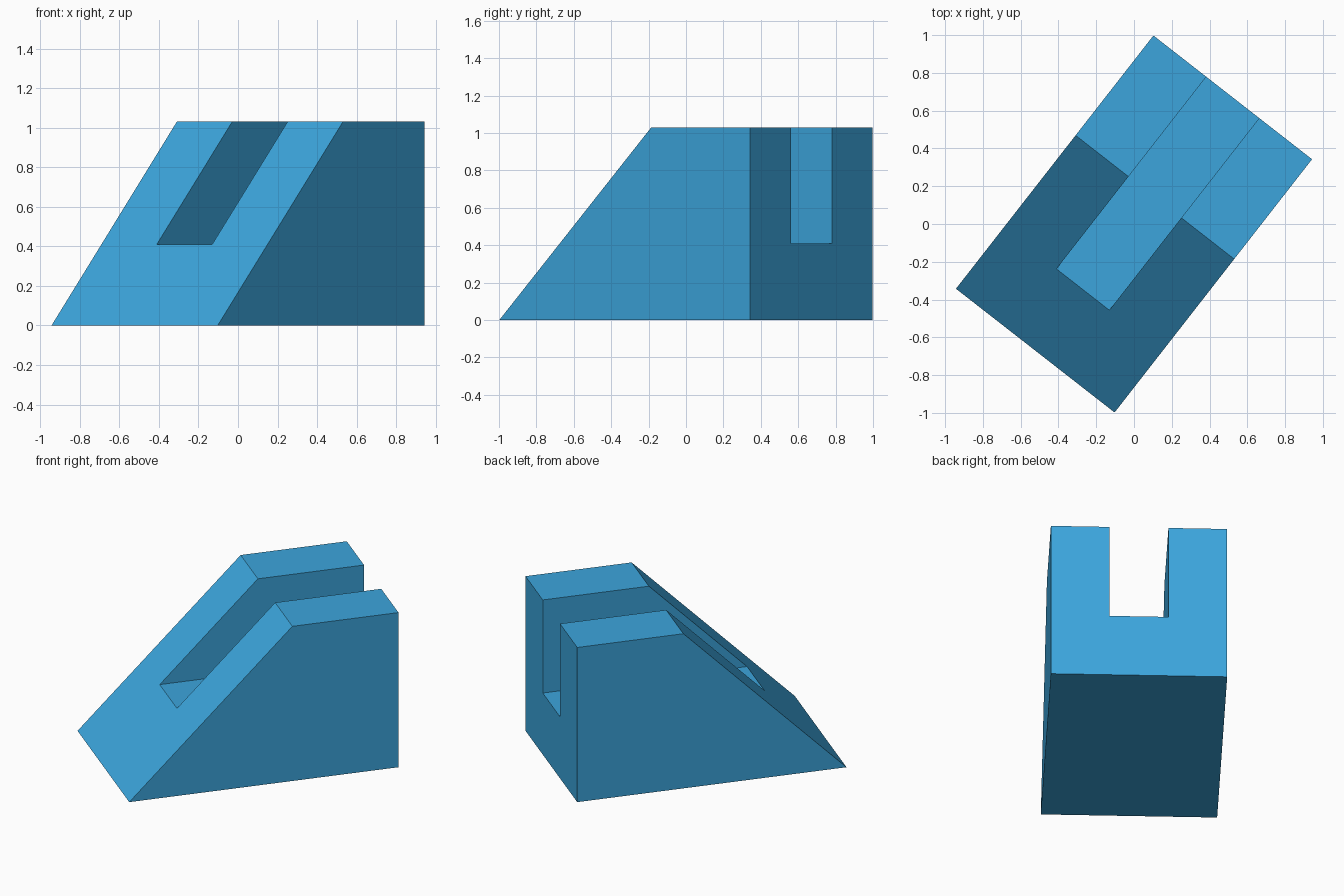
import bpy, bmesh, math

cube = bpy.data.objects.get("Cube")
if cube:
    bpy.data.objects.remove(cube, do_unlink=True)

# Dimensions
HALF_LENGTH, HALF_WIDTH = 0.85, 0.5325
HEIGHT, SLOT_FLOOR = 1.03, 0.41
TURN = math.radians(52.05)

# Material
blue = bpy.data.materials.new("sky blue")
blue.use_nodes = True
colour = (0.045, 0.376, 0.716, 1.0)
blue.diffuse_color = colour
blue.node_tree.nodes["Principled BSDF"].inputs["Base Color"].default_value = colour

# Side profile with a 45 degree ramp; points 2 to 5 bound the part above the slot floor
L = HALF_LENGTH
profile = [(-L, 0), (L, 0), (L, SLOT_FLOOR), (L, HEIGHT),
           (-L + HEIGHT, HEIGHT), (-L + SLOT_FLOOR, SLOT_FLOOR)]
upper = [2, 3, 4, 5]

# Repeat the profile at the outer sides and the slot walls
bm = bmesh.new()
stations = [-HALF_WIDTH, -HALF_WIDTH / 3, HALF_WIDTH / 3, HALF_WIDTH]
rings = [[bm.verts.new((x, y, z)) for x, z in profile] for y in stations]


def bridge(a, b, i, j):
    bm.faces.new((a[i], a[j], b[j], b[i]))


# Skin each third of the width; the middle third stops at the slot floor
for k in range(3):
    edges = [(5, 0), (0, 1), (1, 2)]
    edges += [(2, 5)] if k == 1 else [(2, 3), (3, 4), (4, 5)]
    for i, j in edges:
        bridge(rings[k], rings[k + 1], i, j)

# Outer sides and slot walls
for ring in (rings[0], rings[3]):
    bm.faces.new(ring)
for ring in (rings[1], rings[2]):
    bm.faces.new([ring[i] for i in upper])

# Merge the flat strips into clean faces
bmesh.ops.recalc_face_normals(bm, faces=bm.faces)
bmesh.ops.dissolve_limit(bm, angle_limit=math.radians(1),
                         verts=bm.verts, edges=bm.edges)

mesh = bpy.data.meshes.new("slotted_wedge")
bm.to_mesh(mesh)
bm.free()
mesh.materials.append(blue)
wedge = bpy.data.objects.new("slotted_wedge", mesh)
wedge.rotation_euler.z = TURN
bpy.context.collection.objects.link(wedge)
